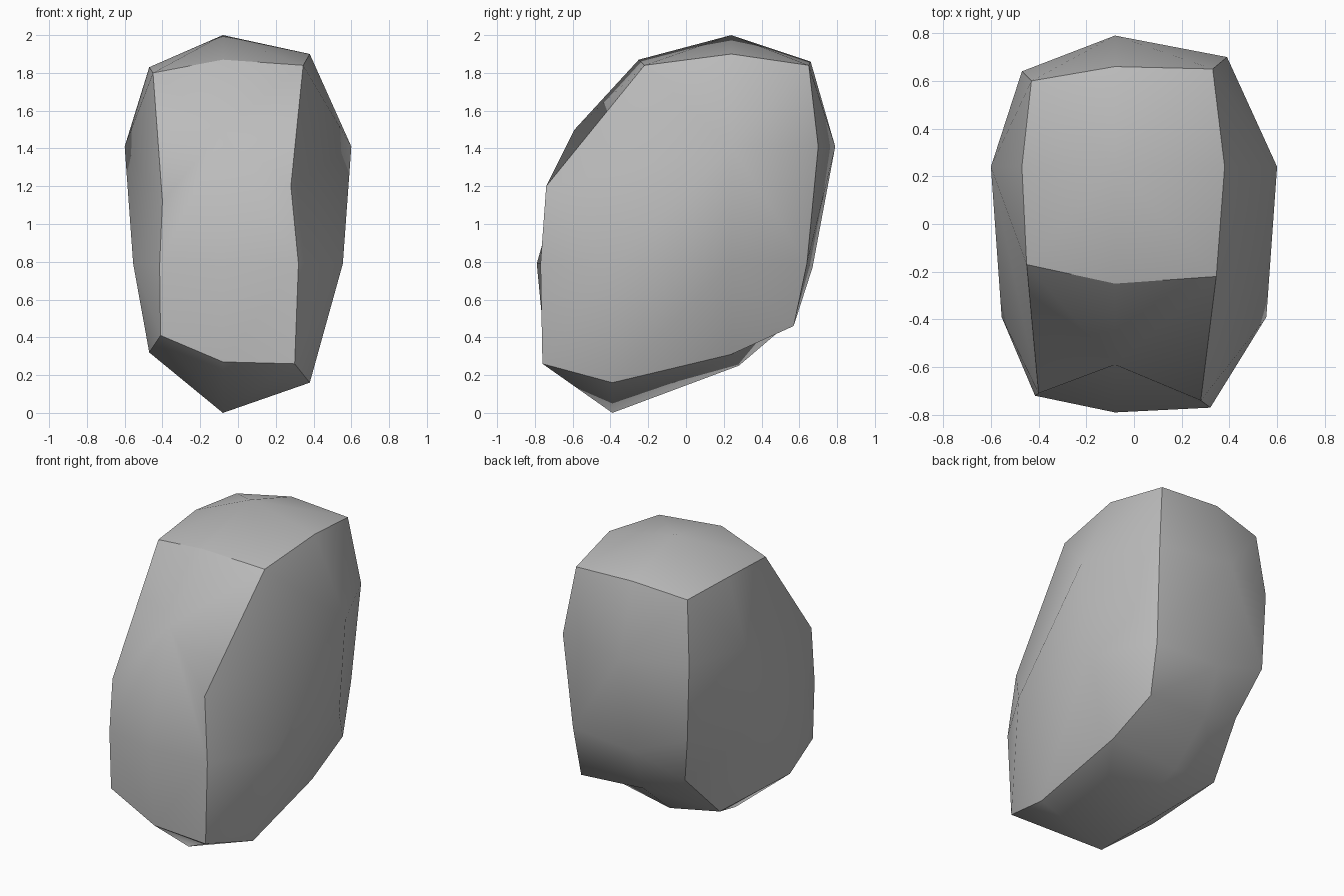
import bpy
import bmesh

cube = bpy.data.objects.get("Cube")
if cube:
    bpy.data.objects.remove(cube, do_unlink=True)

# Stone material
stone = bpy.data.materials.new("grey_stone")
stone.use_nodes = True
grey = (0.5, 0.5, 0.5, 1.0)
stone.diffuse_color = grey
bsdf = next(n for n in stone.node_tree.nodes if n.type == 'BSDF_PRINCIPLED')
bsdf.inputs["Base Color"].default_value = grey
bsdf.inputs["Roughness"].default_value = 0.9

# Three rings around the stone, each running: top, front, bottom, back
left_ring = [(-.47, .24, 1.83), (-.45, -.17, 1.80), (-.40, -.71, 1.12), (-.415, -.72, .78),
             (-.41, -.71, .41), (-.47, -.39, .32), (-.41, .24, .30), (-.35, .51, .59),
             (-.45, .63, .91), (-.47, .64, 1.41), (-.43, .60, 1.81)]
mid_ring = [(-.08, .24, 2.0), (-.08, -.25, 1.87), (-.08, -.59, 1.50), (-.08, -.79, .79),
            (-.08, -.74, .27), (-.08, -.39, 0), (-.08, .28, .25), (-.08, .55, .48),
            (-.08, .67, .77), (-.08, .79, 1.41), (-.08, .66, 1.86)]
right_ring = [(.38, .24, 1.90), (.345, -.22, 1.84), (.28, -.74, 1.20), (.32, -.77, .79),
              (.30, -.76, .26), (.38, -.39, .16), (.36, .24, .31), (.35, .57, .46),
              (.36, .64, .79), (.39, .70, 1.41), (.33, .65, 1.84)]
COUNT = len(mid_ring)

bm = bmesh.new()
rings = [[bm.verts.new(p) for p in ring] for ring in (left_ring, mid_ring, right_ring)]


def tri_quad(a, b, c, d):
    """Two triangles, split along a-c."""
    bm.faces.new((a, b, c))
    bm.faces.new((a, c, d))


# Band around the stone; the diagonals meet at the middle ring on the front
for outer in (rings[0], rings[2]):
    for i in range(COUNT):
        j = (i + 1) % COUNT
        if i in (0, 2, 5, 9):
            tri_quad(rings[1][i], outer[i], outer[j], rings[1][j])
        else:
            tri_quad(outer[i], outer[j], rings[1][j], rings[1][i])

# Bulging sides: three inner points per side joined to the ring
for ring, x in ((rings[0], -1), (rings[2], 1)):
    a = bm.verts.new((.60 * x, .24, 1.41))
    b = bm.verts.new((.555 * x, .24, .79))
    c = bm.verts.new((.555 * x, -.39, .79))
    r = ring
    for tri in ((r[0], r[1], a), (r[1], r[2], a), (r[2], c, a), (r[2], r[3], c),
                (r[3], r[4], c), (r[4], r[5], c), (r[5], b, c), (r[5], r[6], b),
                (a, c, b), (r[6], r[7], b), (r[7], r[8], b), (r[8], a, b),
                (r[8], r[9], a), (r[9], r[10], a), (r[10], r[0], a)):
        bm.faces.new(tri)

bmesh.ops.recalc_face_normals(bm, faces=bm.faces)

# Smooth faces with hard edges along the side rims and three cross ridges
for f in bm.faces:
    f.smooth = True
hard = []
for ring in (rings[0], rings[2]):
    hard += [(ring[i], ring[(i + 1) % COUNT]) for i in range(COUNT)]
    hard += [(ring[i], rings[1][i]) for i in (1, 4, 10)]
for pair in hard:
    edge = bm.edges.get(pair)
    if edge:
        edge.smooth = False

mesh = bpy.data.meshes.new("boulder")
bm.to_mesh(mesh)
bm.free()
mesh.materials.append(stone)
boulder = bpy.data.objects.new("boulder", mesh)
bpy.context.collection.objects.link(boulder)
